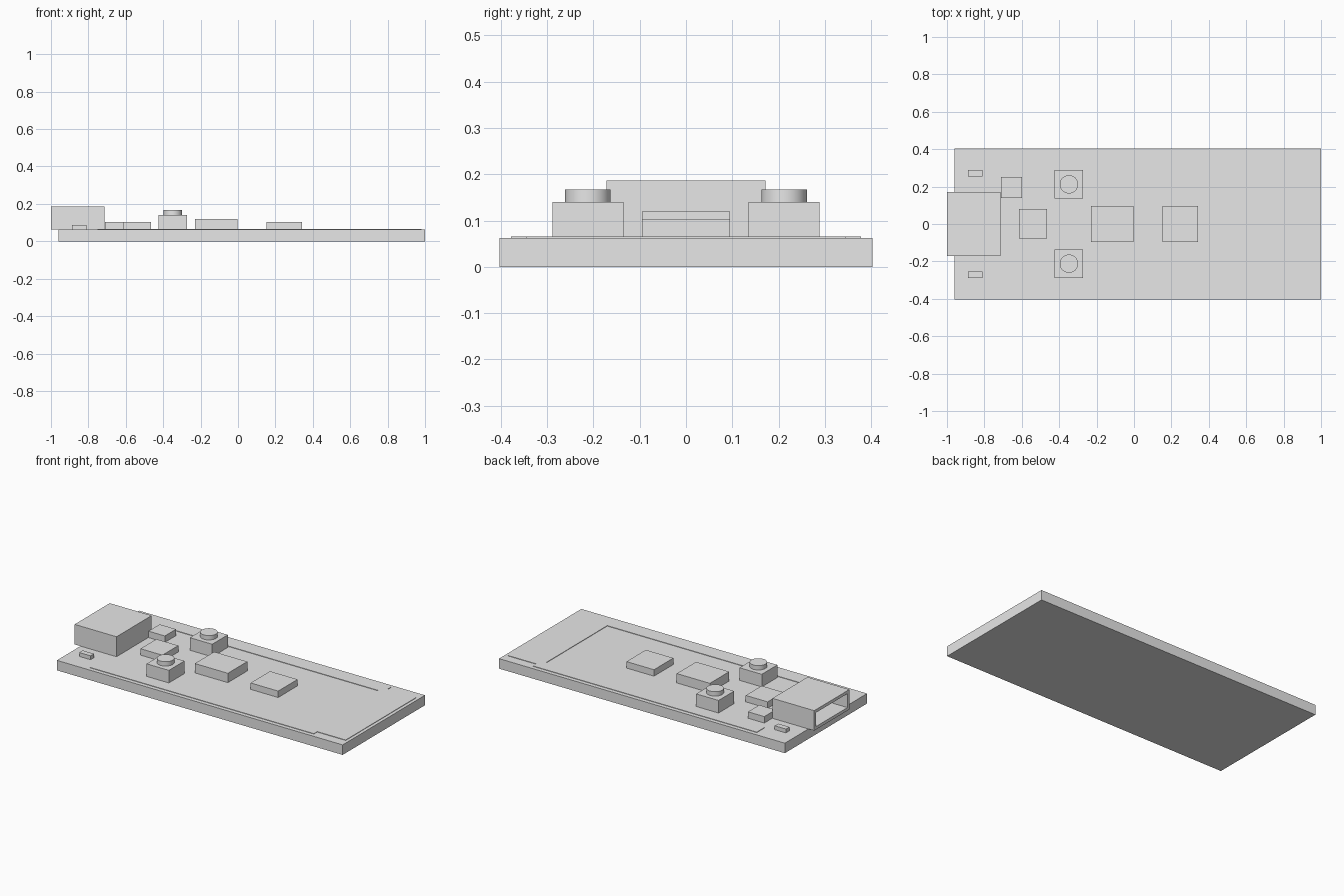
import bpy
import bmesh
import math
from mathutils import Vector

cube = bpy.data.objects.get("Cube")
if cube:
    bpy.data.objects.remove(cube, do_unlink=True)

grey = bpy.data.materials.new("plain grey")
grey.use_nodes = True
grey.diffuse_color = (0.8, 0.8, 0.8, 1)
grey.node_tree.nodes["Principled BSDF"].inputs["Base Color"].default_value = (0.8, 0.8, 0.8, 1)

TOP = 0.062  # height of the board surface


def add_mesh(name, bm):
    bmesh.ops.recalc_face_normals(bm, faces=bm.faces[:])
    mesh = bpy.data.meshes.new(name)
    bm.to_mesh(mesh)
    bm.free()
    mesh.materials.append(grey)
    obj = bpy.data.objects.new(name, mesh)
    bpy.context.collection.objects.link(obj)
    return obj


def box_bmesh(x0, x1, y0, y1, z0, z1):
    bm = bmesh.new()
    bmesh.ops.create_cube(bm, size=1)
    bmesh.ops.scale(bm, vec=(x1 - x0, y1 - y0, z1 - z0), verts=bm.verts)
    bmesh.ops.translate(bm, vec=((x0 + x1) / 2, (y0 + y1) / 2, (z0 + z1) / 2), verts=bm.verts)
    return bm


def box(name, x0, x1, y0, y1, z1, z0=TOP):
    return add_mesh(name, box_bmesh(x0, x1, y0, y1, z0, z1))


# Circuit board
box("board", -0.96, 1, -0.403, 0.403, TOP, 0)

# Thin raised C-shaped border, open towards the connector
half = [(-0.75, 0.30), (-0.75, 0.378), (0.785, 0.378), (0.785, 0.345), (0.98, 0.345)]
inner = [(0.75, 0.30)]
outline = half + [(x, -y) for x, y in reversed(half)] + [(x, -y) for x, y in inner] + inner
bm = bmesh.new()
face = bm.faces.new([bm.verts.new((x, y, TOP)) for x, y in outline])
raised = bmesh.ops.extrude_face_region(bm, geom=[face])["geom"]
bmesh.ops.translate(bm, vec=(0, 0, 0.003),
                    verts=[g for g in raised if isinstance(g, bmesh.types.BMVert)])
add_mesh("border_plate", bm)

# Connector shell with a deep socket in its outer end
bm = box_bmesh(-1, -0.713, -0.172, 0.172, TOP, 0.186)
bm.normal_update()
mouth = min(bm.faces, key=lambda f: f.calc_center_median().x)
bmesh.ops.inset_region(bm, faces=[mouth], thickness=0.027)
pushed = bmesh.ops.extrude_face_region(bm, geom=[mouth])["geom"]
bmesh.ops.translate(bm, vec=Vector((0.23, 0, 0)),
                    verts=[g for g in pushed if isinstance(g, bmesh.types.BMVert)])
if mouth.is_valid:
    bm.faces.remove(mouth)
add_mesh("connector_shell", bm)

# Chips along the centre line
box("main_chip", -0.23, -0.003, -0.095, 0.095, 0.12)
box("memory_chip", 0.153, 0.342, -0.095, 0.095, 0.102)
box("bridge_chip", -0.615, -0.465, -0.077, 0.079, 0.102)
box("regulator", -0.712, -0.6, 0.14, 0.25, 0.102)

# Push buttons and indicator lights, one pair on each side
for side, s in (("left", 1), ("right", -1)):
    yc = s * 0.212
    box("button_base_" + side, -0.425, -0.272, yc - 0.0765, yc + 0.0765, 0.14)
    bpy.ops.mesh.primitive_cylinder_add(vertices=48, radius=0.049, depth=0.027,
                                        location=(-0.348, yc, 0.1535))
    cap = bpy.context.object
    cap.name = "button_cap_" + side
    cap.data.materials.append(grey)
    bpy.ops.object.shade_smooth_by_angle(angle=math.radians(30))
    yl = s * 0.271
    box("indicator_light_" + side, -0.887, -0.81, yl - 0.017, yl + 0.017, 0.086)
